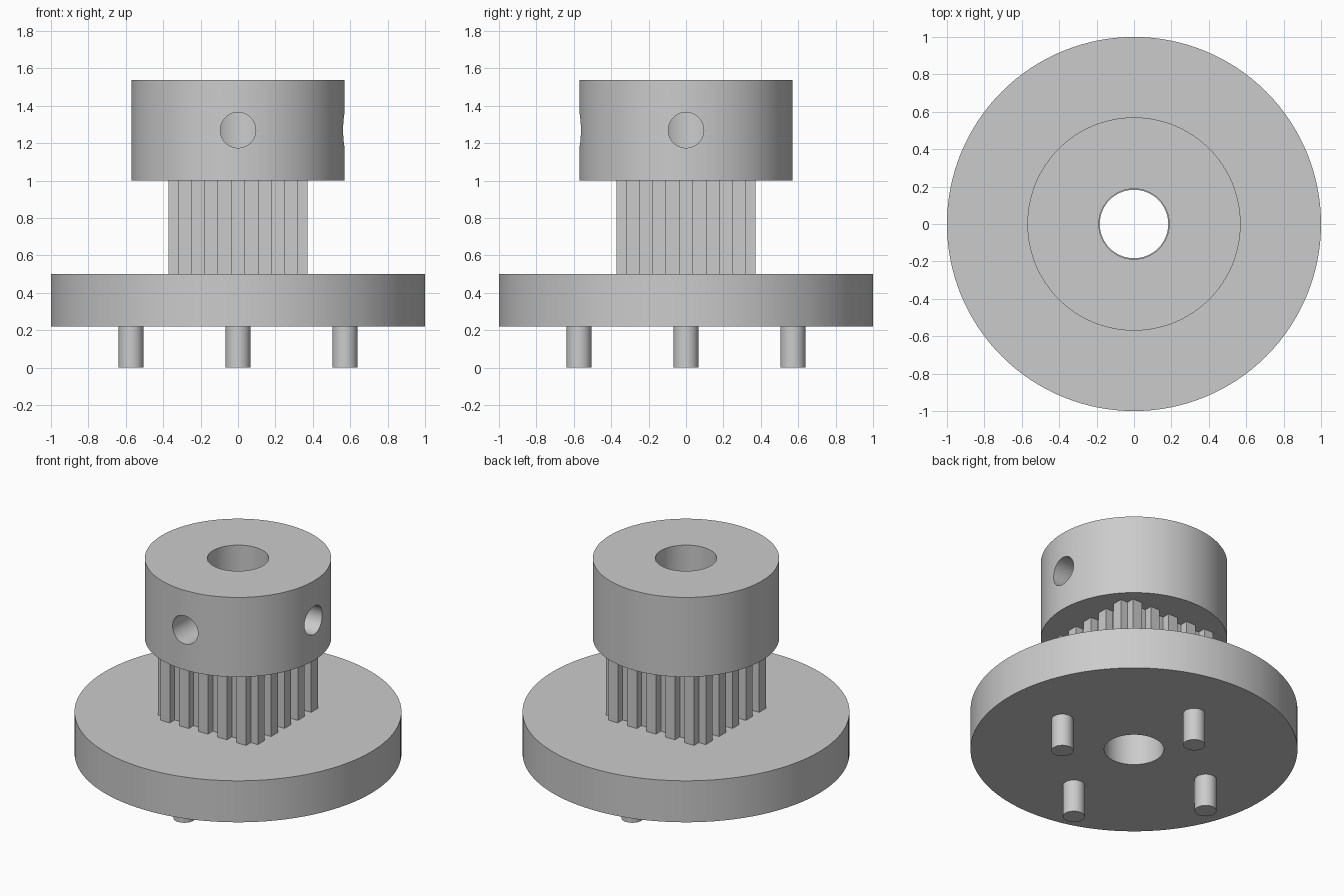
import bpy
import bmesh
import math
from mathutils import Matrix, Vector

cube = bpy.data.objects.get("Cube")
if cube:
    bpy.data.objects.remove(cube)

grey = bpy.data.materials.new("plain grey")
grey.use_nodes = True
grey.diffuse_color = (0.6, 0.6, 0.6, 1)
grey.node_tree.nodes["Principled BSDF"].inputs["Base Color"].default_value = (0.6, 0.6, 0.6, 1)


def circle(radius, sides):
    return [(radius * math.cos(math.tau * i / sides), radius * math.sin(math.tau * i / sides))
            for i in range(sides)]


def prism(name, outline, z0, z1, matrix=Matrix()):
    """Extrude a flat outline from z0 to z1."""
    bm = bmesh.new()
    face = bm.faces.new([bm.verts.new((x, y, z0)) for x, y in outline])
    top = bmesh.ops.extrude_face_region(bm, geom=[face])["geom"]
    verts = [v for v in top if isinstance(v, bmesh.types.BMVert)]
    bmesh.ops.translate(bm, verts=verts, vec=Vector((0, 0, z1 - z0)))
    bmesh.ops.recalc_face_normals(bm, faces=bm.faces)
    bm.transform(matrix)
    mesh = bpy.data.meshes.new(name)
    bm.to_mesh(mesh)
    bm.free()
    mesh.materials.append(grey)
    obj = bpy.data.objects.new(name, mesh)
    bpy.context.collection.objects.link(obj)
    return obj


def select(obj):
    bpy.ops.object.select_all(action='DESELECT')
    obj.select_set(True)
    bpy.context.view_layer.objects.active = obj


def cut(obj, cutter):
    """Subtract the cutter, then discard it."""
    select(obj)
    mod = obj.modifiers.new("cut", 'BOOLEAN')
    mod.operation = 'DIFFERENCE'
    mod.solver = 'EXACT'
    mod.object = cutter
    bpy.ops.object.modifier_apply(modifier=mod.name)
    bpy.data.objects.remove(cutter)


def smooth(obj):
    select(obj)
    bpy.ops.object.shade_smooth_by_angle(angle=math.radians(30))


# Base flange
flange = prism("base_flange", circle(1, 128), 0.22, 0.5)
cut(flange, prism("bore_cutter", circle(0.183, 64), 0, 2))
smooth(flange)

# Square toothed hub: five teeth along each side, notched corners
CORE, TIP, TEETH = 0.32, 0.372, 5
step = 2 * CORE / (2 * TEETH - 1)
side = []
for i in range(TEETH):
    a = -CORE + 2 * step * i
    side += [(a, -CORE), (a, -TIP), (a + step, -TIP), (a + step, -CORE)]
side.pop()  # the shared corner comes from the next side
outline = []
for k in range(4):
    turn = Matrix.Rotation(k * math.pi / 2, 2)
    outline += [tuple(turn @ Vector(p)) for p in side]
hub = prism("toothed_hub", outline, 0.5, 1.0)
cut(hub, prism("bore_cutter", circle(0.183, 64), 0, 2))
smooth(hub)

# Upper collar with two radial screw holes, at the front and the left
collar = prism("upper_collar", circle(0.57, 128), 1.0, 1.537)
cut(collar, prism("bore_cutter", circle(0.188, 64), 0, 2))
for angle in (-math.pi / 2, 0):
    aim = (Matrix.Translation((0, 0, 1.27)) @ Matrix.Rotation(angle, 4, 'Z')
           @ Matrix.Rotation(math.pi / 2, 4, 'Y'))
    cut(collar, prism("screw_hole_cutter", circle(0.095, 48), 0.05, 0.8, aim))
smooth(collar)

# Four locating pins under the flange
for name, x, y in (("front", 0, -1), ("back", 0, 1), ("left", 1, 0), ("right", -1, 0)):
    place = Matrix.Translation((0.572 * x, 0.572 * y, 0))
    smooth(prism(name + "_pin", circle(0.067, 32), 0, 0.22, place))
